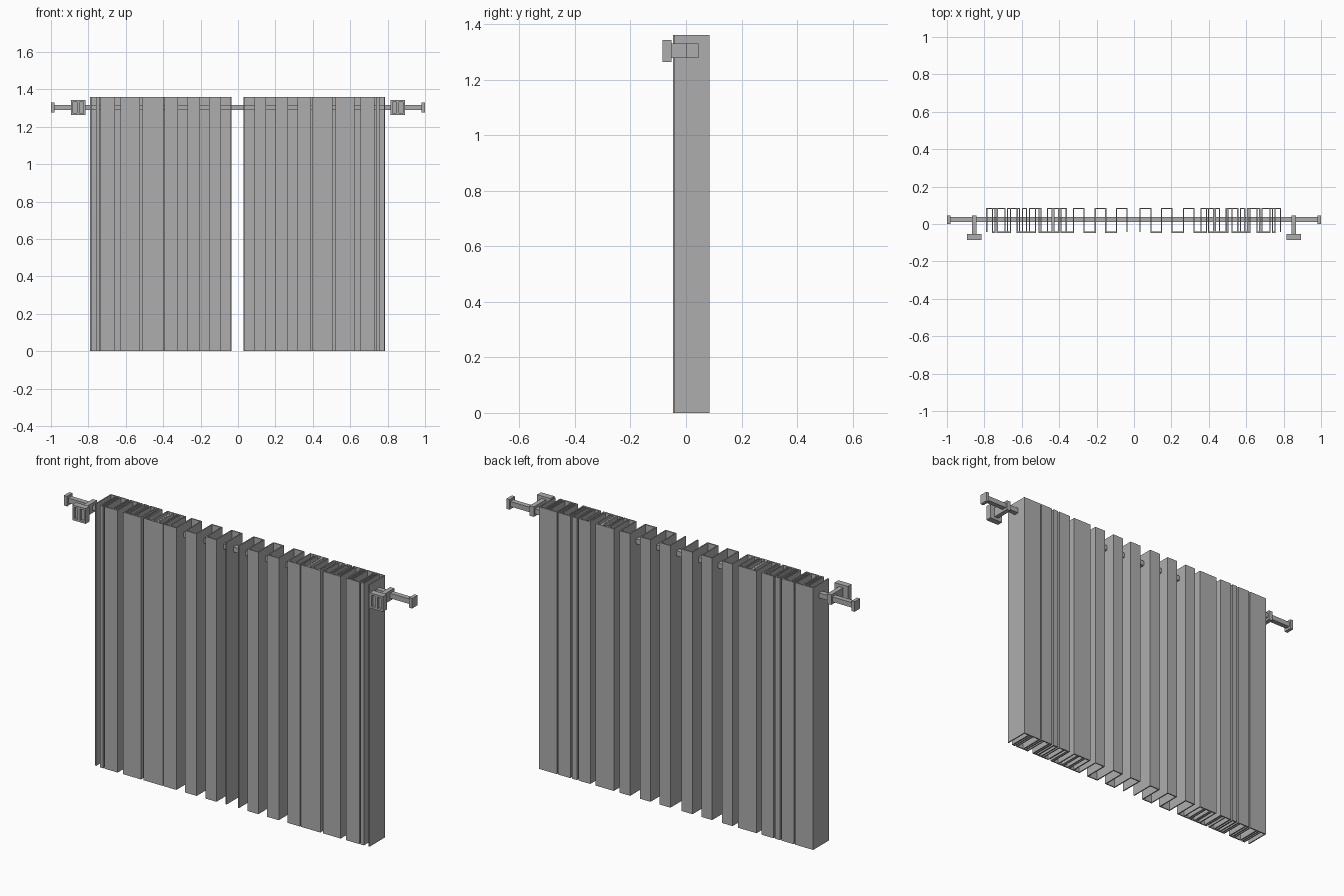
import bpy
import bmesh

cube = bpy.data.objects.get("Cube")
if cube:
    bpy.data.objects.remove(cube, do_unlink=True)

grey = bpy.data.materials.new("plain_grey")
grey.use_nodes = True
grey.diffuse_color = (0.42, 0.42, 0.42, 1)
bsdf = next(n for n in grey.node_tree.nodes if n.type == "BSDF_PRINCIPLED")
bsdf.inputs["Base Color"].default_value = grey.diffuse_color
bsdf.inputs["Roughness"].default_value = 0.8

HEIGHT = 1.36
FRONT, BACK = -0.044, 0.082
CENTRE = -0.002          # mirror line between the two curtains
ROD_Y, ROD_Z = 0.024, 1.303


def add_object(name, bm):
    mesh = bpy.data.meshes.new(name)
    bm.to_mesh(mesh)
    bm.free()
    mesh.materials.append(grey)
    obj = bpy.data.objects.new(name, mesh)
    bpy.context.collection.objects.link(obj)
    return obj


def box(name, x, y, z):
    """Box from (min, max) pairs along each axis."""
    bm = bmesh.new()
    bmesh.ops.create_cube(bm, size=1)
    for v in bm.verts:
        for i, (lo, hi) in enumerate((x, y, z)):
            v.co[i] = hi if v.co[i] > 0 else lo
    return add_object(name, bm)


def pleats(name, walls, side):
    """Square-wave cloth that crosses front to back at every wall position."""
    path = []
    ends = [FRONT, BACK]
    for x in walls:
        px = CENTRE + side * (x - CENTRE)
        path += [(px, ends[0]), (px, ends[1])]
        ends.reverse()
    bm = bmesh.new()
    low = [bm.verts.new((x, y, 0)) for x, y in path]
    high = [bm.verts.new((x, y, HEIGHT)) for x, y in path]
    for i in range(len(path) - 1):
        bm.faces.new((low[i], low[i + 1], high[i + 1], high[i]))
    obj = add_object(name, bm)
    cloth = obj.modifiers.new("cloth_thickness", "SOLIDIFY")
    cloth.thickness = 0.006
    cloth.offset = 0
    cloth.use_even_offset = True


# Main cloth and the extra folds bunched toward the outer end
main_walls = [0.033, 0.09, 0.147, 0.203, 0.264, 0.32, 0.387, 0.435,
              0.503, 0.555, 0.62, 0.672, 0.727, 0.783]
extra_folds = [[0.358, 0.398, 0.432],
               [0.425, 0.458],
               [0.493, 0.523, 0.57, 0.592],
               [0.608, 0.657, 0.685, 0.74, 0.753]]

for side, label in ((1, "left"), (-1, "right")):
    pleats(label + "_curtain", main_walls, side)
    for n, walls in enumerate(extra_folds):
        pleats(f"{label}_curtain_fold_{n + 1}", walls, side)

    def span(a, b):
        return tuple(sorted((side * a, side * b)))

    # Rod end cap
    box(label + "_rod_end", span(0.982, 1.0), (0.0, 0.045), (1.277, 1.329))

    # Bracket: arm, plate, and raised rim with a central rib
    box(label + "_bracket_arm", span(0.842, 0.866), (-0.06, 0.045), (1.277, 1.329))
    box(label + "_bracket_plate", span(0.816, 0.892), (-0.072, -0.053), (1.263, 1.342))
    face = (-0.085, -0.071)
    for part, a, b in (("inner_rim", 0.816, 0.826), ("outer_rim", 0.882, 0.892),
                       ("rib", 0.847, 0.861)):
        box(f"{label}_bracket_{part}", span(a, b), face, (1.263, 1.342))
    for part, z in (("lower_rim", 1.263), ("upper_rim", 1.332)):
        box(f"{label}_bracket_{part}", span(0.825, 0.883), face, (z, z + 0.01))

# Rod
box("curtain_rod", (-0.985, 0.985), (ROD_Y - 0.013, ROD_Y + 0.013),
    (ROD_Z - 0.013, ROD_Z + 0.013))
